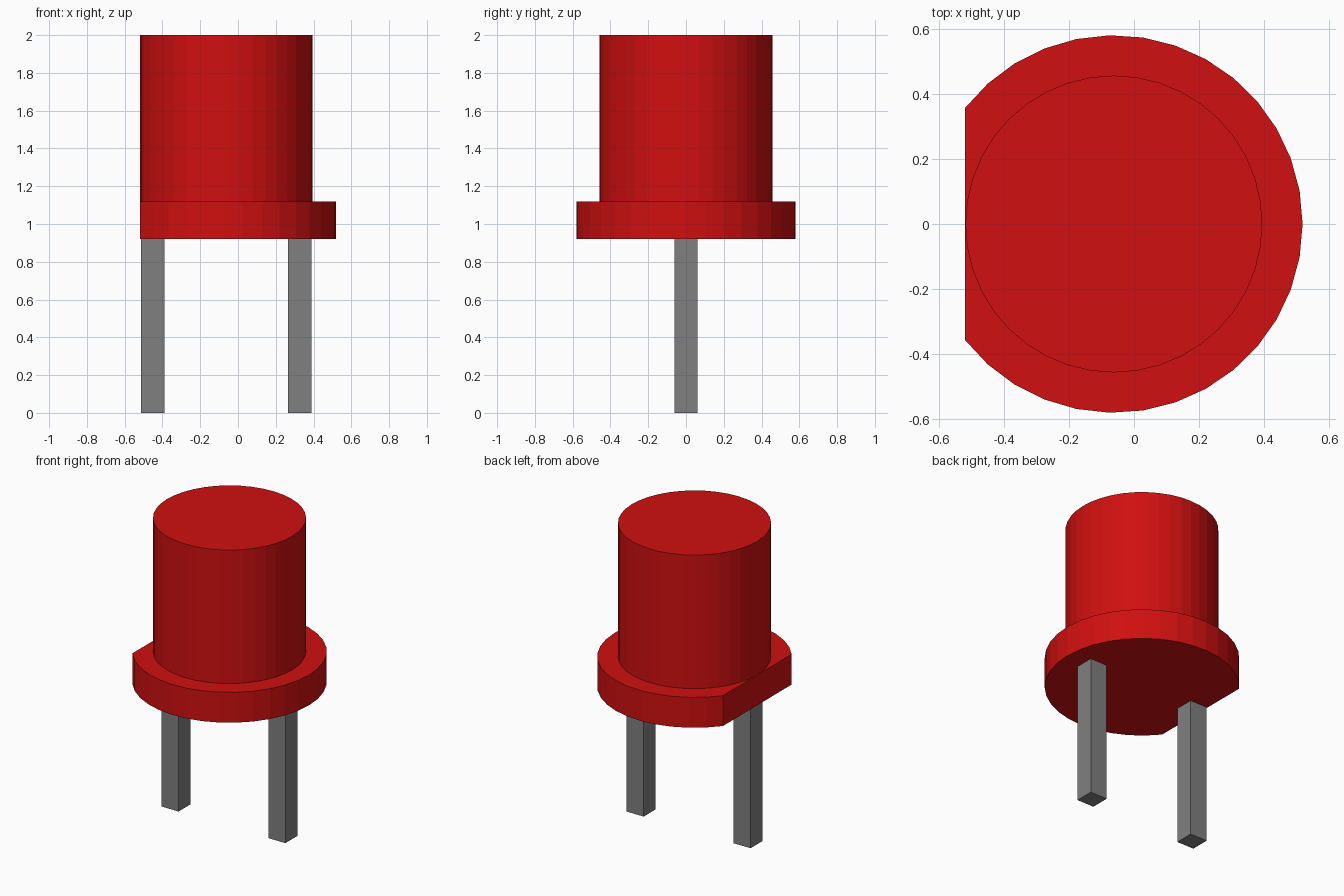
import bpy
import bmesh
import math

if "Cube" in bpy.data.objects:
    bpy.data.objects.remove(bpy.data.objects["Cube"], do_unlink=True)


def material(name, color):
    m = bpy.data.materials.new(name)
    m.use_nodes = True
    m.diffuse_color = color
    m.node_tree.nodes["Principled BSDF"].inputs["Base Color"].default_value = color
    return m


red = material("red plastic", (0.63, 0.005, 0.005, 1))
grey = material("grey metal", (0.216, 0.216, 0.216, 1))


def prism(name, outline, z0, z1, mat):
    """Extrude a counter-clockwise outline from z0 up to z1."""
    bm = bmesh.new()
    base = bm.faces.new([bm.verts.new((x, y, z0)) for x, y in outline])
    top = bmesh.ops.extrude_face_region(bm, geom=[base], use_keep_orig=True)["geom"]
    bmesh.ops.translate(bm, vec=(0, 0, z1 - z0),
                        verts=[v for v in top if isinstance(v, bmesh.types.BMVert)])
    bmesh.ops.recalc_face_normals(bm, faces=bm.faces)
    mesh = bpy.data.meshes.new(name)
    bm.to_mesh(mesh)
    bm.free()
    mesh.materials.append(mat)
    obj = bpy.data.objects.new(name, mesh)
    bpy.context.collection.objects.link(obj)
    return obj


def arc(cx, radius, start, end, count):
    """Points on an arc, both ends included."""
    angles = [start + (end - start) * i / (count - 1) for i in range(count)]
    return [(cx + radius * math.cos(a), radius * math.sin(a)) for a in angles]


CX, FLAT_X = -0.062, -0.52
FLANGE_R, BODY_R = 0.581, 0.457

# Flange: round rim with one flat side, closed by the chord
half = math.acos((FLAT_X - CX) / FLANGE_R)
prism("flange", arc(CX, FLANGE_R, -half, half, 29), 0.92, 1.12, red)

# Flat-topped cylindrical body
prism("body", arc(CX, BODY_R, 0, math.tau, 41)[:-1], 1.12, 2.0, red)

# Square legs
for name, x in (("right_leg", -0.452), ("left_leg", 0.327)):
    h = 0.062
    prism(name, [(x - h, -h), (x + h, -h), (x + h, h), (x - h, h)], 0, 0.92, grey)
